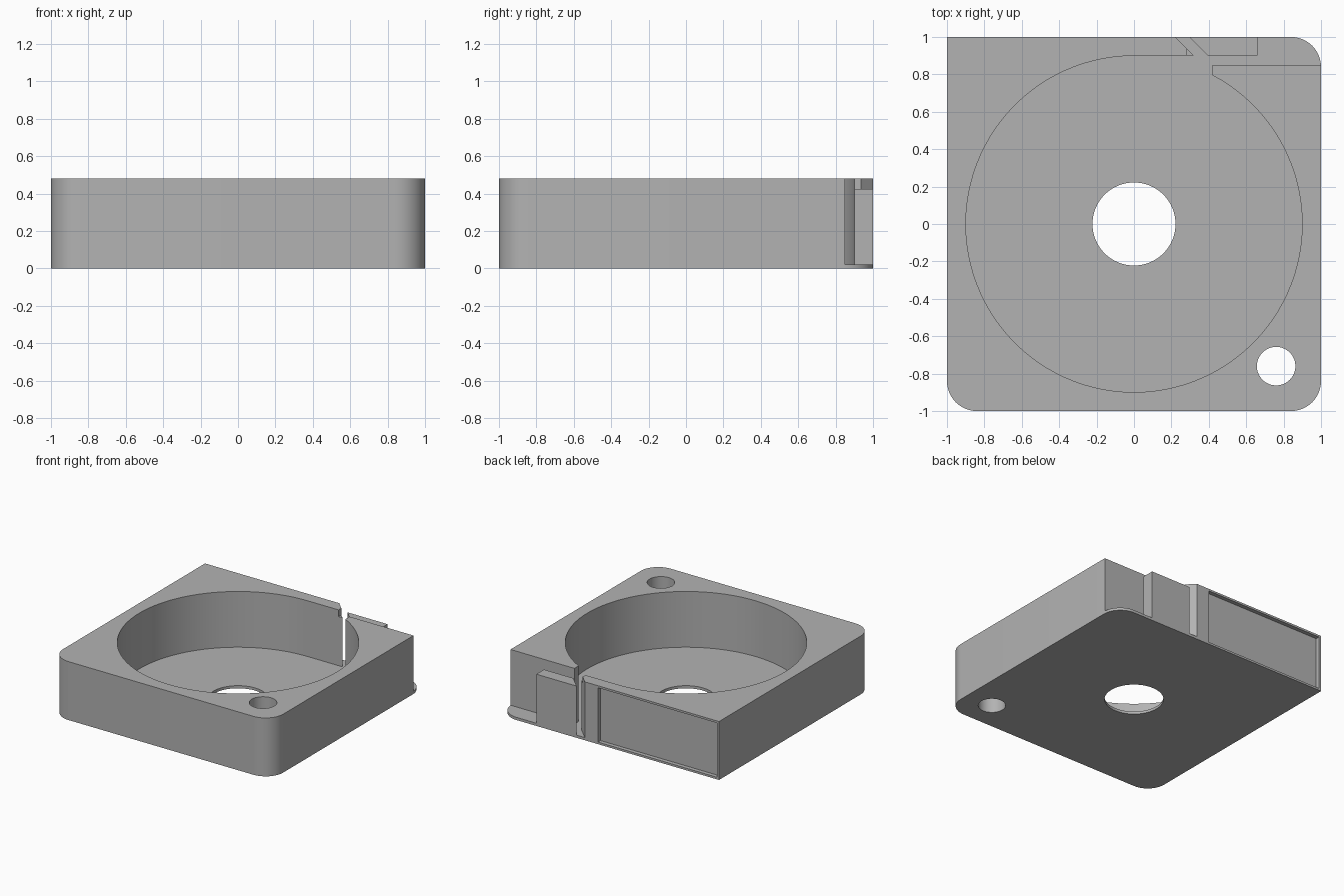
import bpy
import bmesh
from math import cos, sin, pi, radians, hypot, atan2

cube = bpy.data.objects.get("Cube")
if cube:
    bpy.data.objects.remove(cube, do_unlink=True)

HEIGHT = 0.48
FLOOR = 0.022
LOW_TOP = 0.425      # top of the guide block and of the trimmed lip tip
CORNER = 0.16
POCKET = 0.9

grey = bpy.data.materials.new("plain grey")
grey.use_nodes = True
colour = (0.45, 0.45, 0.45, 1)
grey.diffuse_color = colour
grey.node_tree.nodes["Principled BSDF"].inputs["Base Color"].default_value = colour


def arc(cx, cy, r, start, end, steps):
    """Points along an arc, angles in radians."""
    angles = [start + (end - start) * i / steps for i in range(steps + 1)]
    return [(cx + r * cos(a), cy + r * sin(a)) for a in angles]


def prism(name, outline, z0, z1):
    """Extrude a flat outline from z0 to z1."""
    bm = bmesh.new()
    face = bm.faces.new([bm.verts.new((x, y, z0)) for x, y in outline])
    top = bmesh.ops.extrude_face_region(bm, geom=[face])["geom"]
    moved = [v for v in top if isinstance(v, bmesh.types.BMVert)]
    bmesh.ops.translate(bm, verts=moved, vec=(0, 0, z1 - z0))
    bmesh.ops.recalc_face_normals(bm, faces=bm.faces)
    mesh = bpy.data.meshes.new(name)
    bm.to_mesh(mesh)
    bm.free()
    mesh.materials.append(grey)
    obj = bpy.data.objects.new(name, mesh)
    bpy.context.collection.objects.link(obj)
    return obj


def rect(x0, x1, y0, y1):
    return [(x0, y0), (x1, y0), (x1, y1), (x0, y1)]


def circle(cx, cy, r):
    return arc(cx, cy, r, 0, 2 * pi, 64)[:-1]


def combine(target, tool, operation):
    """Apply a boolean and discard the tool."""
    mod = target.modifiers.new(tool.name, "BOOLEAN")
    mod.operation = operation
    mod.solver = "EXACT"
    mod.object = tool
    bpy.context.view_layer.objects.active = target
    bpy.ops.object.modifier_apply(modifier=mod.name)
    bpy.data.objects.remove(tool, do_unlink=True)


# Case block: three rounded corners, one sharp corner at the back
c = 1 - CORNER
outline = [(-1, 1)]
for cx, cy, start in ((-c, -c, pi), (c, -c, 1.5 * pi), (c, c, 2 * pi)):
    outline += arc(cx, cy, CORNER, start, start + pi / 2, 12)
case = prism("case", outline, 0, HEIGHT)

# Round pocket running out into the exit channel at the back
mouth_x, mouth_y, channel_y = 0.42, 0.795, 0.85
pocket = arc(0, 0, hypot(mouth_x, mouth_y), pi / 2,
             2 * pi + atan2(mouth_y, mouth_x), 96)
pocket += [(mouth_x, channel_y), (1.2, channel_y), (1.2, 1.2),
           (0.02, 1.2), (0.32, POCKET)]
combine(case, prism("pocket_cutter", pocket, FLOOR, 1), "DIFFERENCE")

# Trimmed upper tip of the slanted lip
combine(case, prism("tip_cutter", rect(0.284, 0.4, 0.87, 1.1), LOW_TOP, 1), "DIFFERENCE")

# Guide block standing in the channel
guide = [(0.295, 1), (0.395, POCKET), (0.66, POCKET), (0.66, 1)]
combine(case, prism("guide_block", guide, 0.01, LOW_TOP), "UNION")

# Centre hole and corner hole, right through
combine(case, prism("centre_hole", circle(0, 0, 0.222), -1, 1), "DIFFERENCE")
combine(case, prism("corner_hole", circle(0.76, -0.76, 0.103), -1, 1), "DIFFERENCE")

# Shallow panel recess in the back wall
combine(case, prism("panel_recess", rect(-0.98, 0.1, 0.967, 1.1), 0.017, 0.463), "DIFFERENCE")

# Smooth curved walls, crisp edges
bpy.ops.object.select_all(action="DESELECT")
case.select_set(True)
bpy.context.view_layer.objects.active = case
bpy.ops.object.shade_smooth_by_angle(angle=radians(30))
